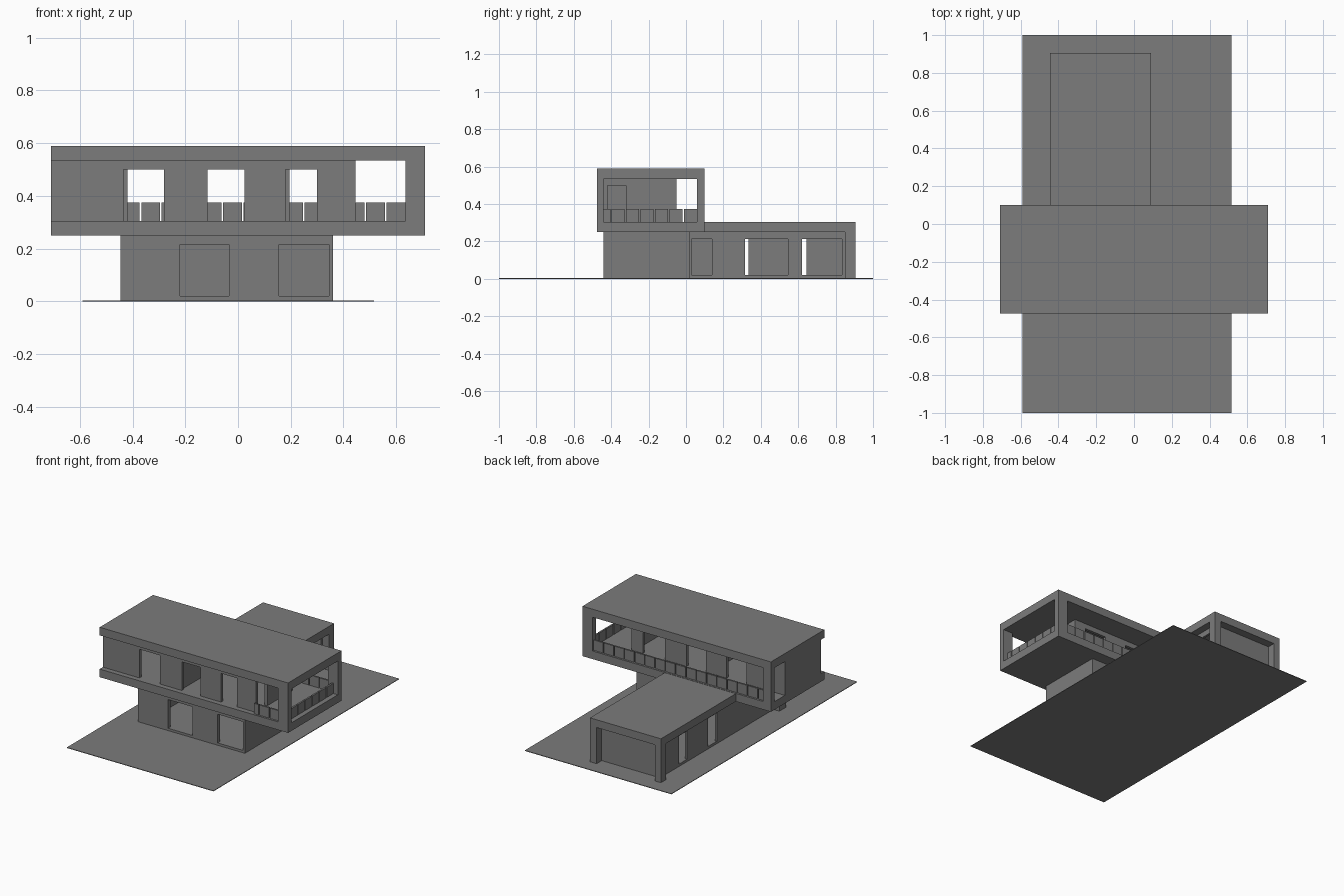
import bpy
import bmesh
from mathutils import Matrix, Vector

old = bpy.data.objects.get("Cube")
if old:
    bpy.data.objects.remove(old, do_unlink=True)

grey = bpy.data.materials.new("plain_grey")
grey.use_nodes = True
COLOUR = (0.2, 0.2, 0.2, 1)
grey.diffuse_color = COLOUR
grey.node_tree.nodes["Principled BSDF"].inputs["Base Color"].default_value = COLOUR


def build(name, boxes):
    """One object from boxes given as (x range, y range, z range)."""
    bm = bmesh.new()
    for ranges in boxes:
        size = Vector([b - a for a, b in ranges])
        centre = Vector([(a + b) / 2 for a, b in ranges])
        bmesh.ops.create_cube(
            bm, size=1, matrix=Matrix.Translation(centre) @ Matrix.Diagonal(size).to_4x4())
    mesh = bpy.data.meshes.new(name)
    bm.to_mesh(mesh)
    bm.free()
    mesh.materials.append(grey)
    obj = bpy.data.objects.new(name, mesh)
    bpy.context.collection.objects.link(obj)


def wall(name, axis, span, across, z, openings=(), head=0, sill=None):
    """Wall along 'x' or 'y', with openings from sill to head height."""
    def place(run, height):
        return (run, across, height) if axis == "x" else (across, run, height)
    boxes, start = [], span[0]
    for a, b in openings:
        if a > start:
            boxes.append(place((start, a), z))
        boxes.append(place((a, b), (head, z[1])))
        if sill is not None:
            boxes.append(place((a, b), (z[0], sill)))
        start = b
    if span[1] > start:
        boxes.append(place((start, span[1]), z))
    build(name, boxes)


def railing(name, axis, span, across, first_gap):
    """Row of solid panels with narrow gaps."""
    boxes, a, gap = [], span[0], first_gap
    while a < span[1]:
        b = min(gap - 0.003, span[1])
        run = (a, b)
        z = (UP[0], 0.375)
        boxes.append((run, across, z) if axis == "x" else (across, run, z))
        a, gap = gap + 0.003, gap + 0.0775
    build(name, boxes)


LOW = (0.004, 0.25)
UP = (0.305, 0.535)

# Ground plate
build("ground", [((-0.59, 0.515), (-1, 1), (0, 0.004))])

# Lower storey: floors, outer walls and recessed wing
build("lower_floor", [((-0.40, 0.35), (-0.43, 0.01), (0.004, 0.018)),
                      ((-0.40, 0.03), (0.01, 0.84), (0.004, 0.018))])
wall("lower_front_wall", "x", (-0.445, 0.36), (-0.44, -0.415), LOW,
     [(-0.22, -0.035), (0.155, 0.345)], 0.215, 0.02)
wall("lower_right_wall", "y", (-0.415, 0.02), (0.345, 0.36), LOW)
wall("lower_back_wall", "x", (0.04, 0.345), (0, 0.02), LOW)
wall("wing_right_wall", "y", (0.02, 0.85), (0.025, 0.04), LOW,
     [(0.03, 0.14), (0.315, 0.545), (0.62, 0.835)], 0.212, 0.02)
wall("wing_left_wall", "y", (-0.415, 0.85), (-0.40, -0.385), LOW,
     [(0.24, 0.335), (0.56, 0.645)], 0.212, 0.02)
wall("wing_end_wall", "x", (-0.385, 0.025), (0.835, 0.85), LOW)
build("wing_posts", [((-0.445, -0.40), (0.85, 0.905), LOW),
                     ((0.04, 0.09), (0.85, 0.905), LOW),
                     ((-0.445, -0.40), (-0.415, -0.37), LOW)])
build("wing_roof", [((-0.445, 0.09), (0.10, 0.905), (0.25, 0.303))])

# Upper storey: floor slab, roof slab and corner posts
FULL_X, FULL_Y = (-0.71, 0.71), (-0.475, 0.10)
build("upper_floor", [(FULL_X, FULL_Y, (0.25, UP[0]))])
build("upper_roof", [(FULL_X, FULL_Y, (UP[1], 0.59))])
build("upper_posts", [((0.635, 0.71), (-0.475, -0.44), UP),
                      ((0.635, 0.71), (0.06, 0.10), UP),
                      ((-0.71, -0.65), (0.06, 0.10), UP)])

# Upper rooms
wall("upper_front_wall", "x", (-0.71, 0.445), (-0.44, -0.42), UP,
     [(-0.435, -0.28), (-0.115, 0.025), (0.18, 0.30)], 0.50)
wall("upper_back_wall", "x", (-0.71, 0.445), (-0.07, -0.05), UP,
     [(-0.42, -0.27), (-0.115, 0.03), (0.195, 0.36)], 0.50)
wall("upper_left_wall", "y", (-0.42, -0.07), (-0.71, -0.69), UP)
wall("upper_right_wall", "y", (-0.42, -0.07), (0.425, 0.445), UP,
     [(-0.42, -0.32)], 0.50)
wall("partition", "y", (-0.42, -0.07), (-0.14, -0.125), UP)

# Balcony railings
railing("back_railing", "x", (-0.65, 0.635), (0.075, 0.087), -0.6025)
railing("front_railing", "x", (0.445, 0.635), (-0.462, -0.45), 0.4825)
railing("right_railing", "y", (-0.44, 0.06), (0.665, 0.677), -0.402)
